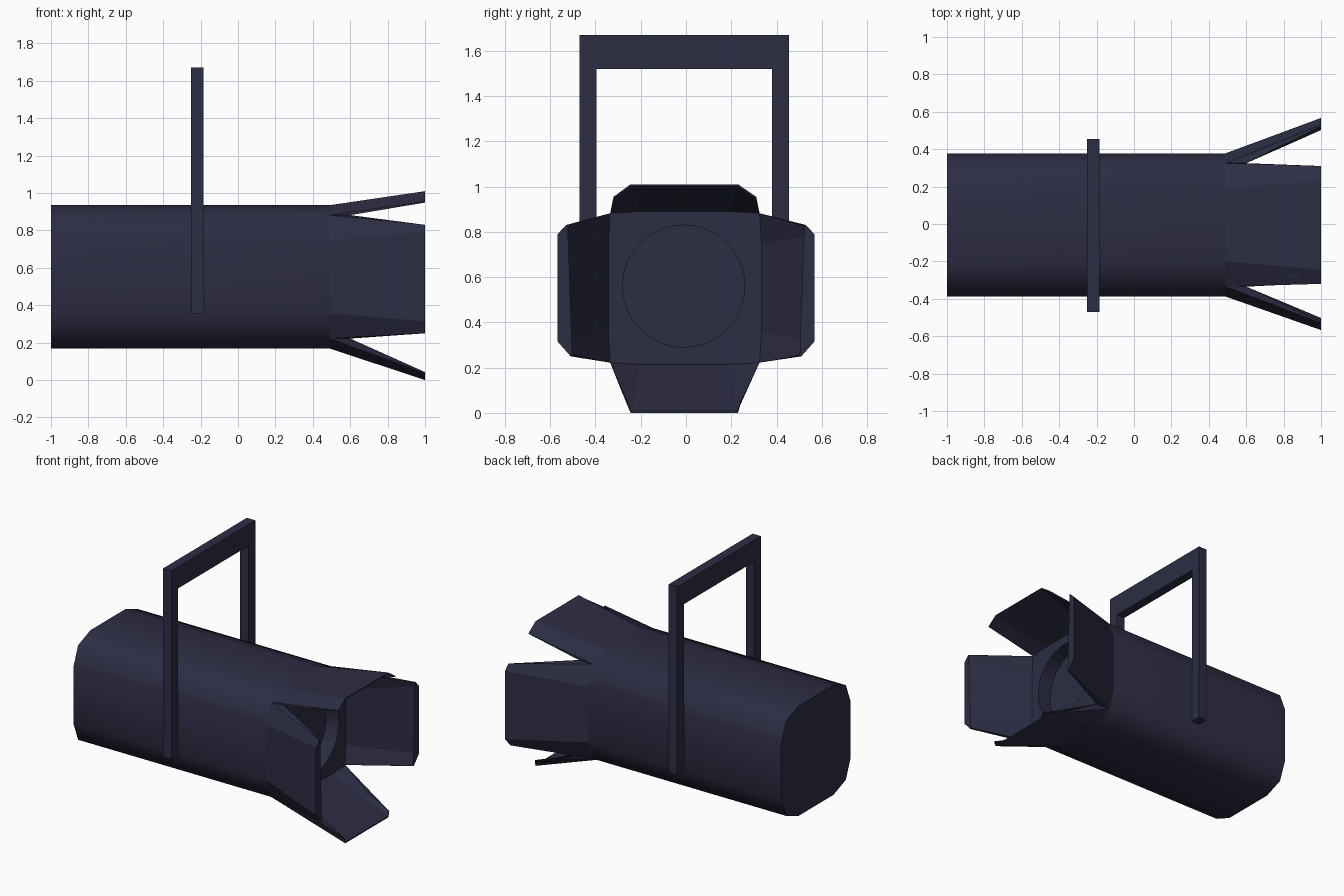
import bpy, bmesh, math

if "Cube" in bpy.data.objects:
    bpy.data.objects.remove(bpy.data.objects["Cube"])

mat = bpy.data.materials.new("dark_metal")
mat.diffuse_color = (0.026, 0.026, 0.058, 1)
mat.use_nodes = True
mat.node_tree.nodes["Principled BSDF"].inputs["Base Color"].default_value = mat.diffuse_color
CY, CZ = -0.005, 0.552          # axis of the lamp


def make(name, bm, smooth=None):
    bmesh.ops.recalc_face_normals(bm, faces=bm.faces)
    me = bpy.data.meshes.new(name)
    bm.to_mesh(me)
    bm.free()
    ob = bpy.data.objects.new(name, me)
    bpy.context.collection.objects.link(ob)
    me.materials.append(mat)
    if smooth:
        bpy.ops.object.select_all(action='DESELECT')
        ob.select_set(True)
        bpy.context.view_layer.objects.active = ob
        bpy.ops.object.shade_smooth_by_angle(angle=math.radians(smooth))
    return ob


def loft(bm, rings):
    """Closed tube through equal-length rings, capped at both ends."""
    vs = [[bm.verts.new(p) for p in r] for r in rings]
    n = len(vs[0])
    for a, b in zip(vs, vs[1:]):
        for i in range(n):
            j = (i + 1) % n
            bm.faces.new((a[i], a[j], b[j], b[i]))
    bm.faces.new(vs[0])
    bm.faces.new(vs[-1])


# Housing: square tube with rounded corners and a stepped-in front rim
H, F, C = 0.383, 0.195, 0.33    # half size, half flat, corner point
section = []
for q in range(4):
    c, s = [(1, 0), (0, 1), (-1, 0), (0, -1)][q]
    for u, v in ((H, -F), (H, F), (C, C)):
        section.append((u * c - v * s, u * s + v * c))


def ring(x, limit):
    cl = lambda t: max(-limit, min(limit, t))
    return [(x, CY + cl(y), CZ + cl(z)) for y, z in section]


bm = bmesh.new()
loft(bm, [ring(-1, 1), ring(0.49, 1), ring(0.6, 0.338)])
housing = make("housing", bm, 50)

# Round recess for the lens
bpy.ops.mesh.primitive_cylinder_add(vertices=32, radius=0.27, depth=0.4,
                                    location=(0.7, -0.01, 0.56),
                                    rotation=(0, math.pi / 2, 0))
cutter = bpy.context.object
cutter.name = "lens_recess_cutter"
cutter.hide_render = True
cutter.hide_set(True)
cut = housing.modifiers.new("recess", 'BOOLEAN')
cut.object = cutter
cut.operation = 'DIFFERENCE'
cut.solver = 'EXACT'

# Four flared flaps: outer skin from the housing edge, tapering to a thin tip
tips = {
    "right_flap": [(0.51, 0.25), (0.567, 0.315), (0.567, 0.79), (0.53, 0.83)],
    "top_flap": [(0.31, 0.955), (0.23, 1.01), (-0.245, 1.01), (-0.32, 0.955)],
    "left_flap": [(-0.53, 0.83), (-0.567, 0.79), (-0.567, 0.315), (-0.51, 0.25)],
    "bottom_flap": [(-0.26, 0.035), (-0.245, 0), (0.23, 0), (0.24, 0.035)],
}
outer, inner = ring(0.49, 1), ring(0.6, 0.338)
for q, (name, tip) in enumerate(tips.items()):
    idx = [(3 * q + k) % 12 for k in (-1, 0, 1, 2)]
    base = [outer[i] for i in idx] + [inner[i] for i in reversed(idx)]
    end_out = [(1, y, z) for y, z in tip]
    end_in = [(1, CY + (y - CY) * 0.985, CZ + (z - CZ) * 0.985) for y, z in reversed(tip)]
    bm = bmesh.new()
    loft(bm, [base, end_out + end_in])
    bmesh.ops.triangulate(bm, faces=[f for f in bm.faces if len(f.verts) > 4])
    make(name, bm)

# Mounting yoke: inverted U frame
profile = [(-0.47, 0.355), (-0.47, 1.67), (0.455, 1.67), (0.455, 0.355),
           (0.38, 0.355), (0.38, 1.52), (-0.395, 1.52), (-0.395, 0.355)]
bm = bmesh.new()
loft(bm, [[(x, y, z) for y, z in profile] for x in (-0.25, -0.185)])
make("mounting_yoke", bm)
